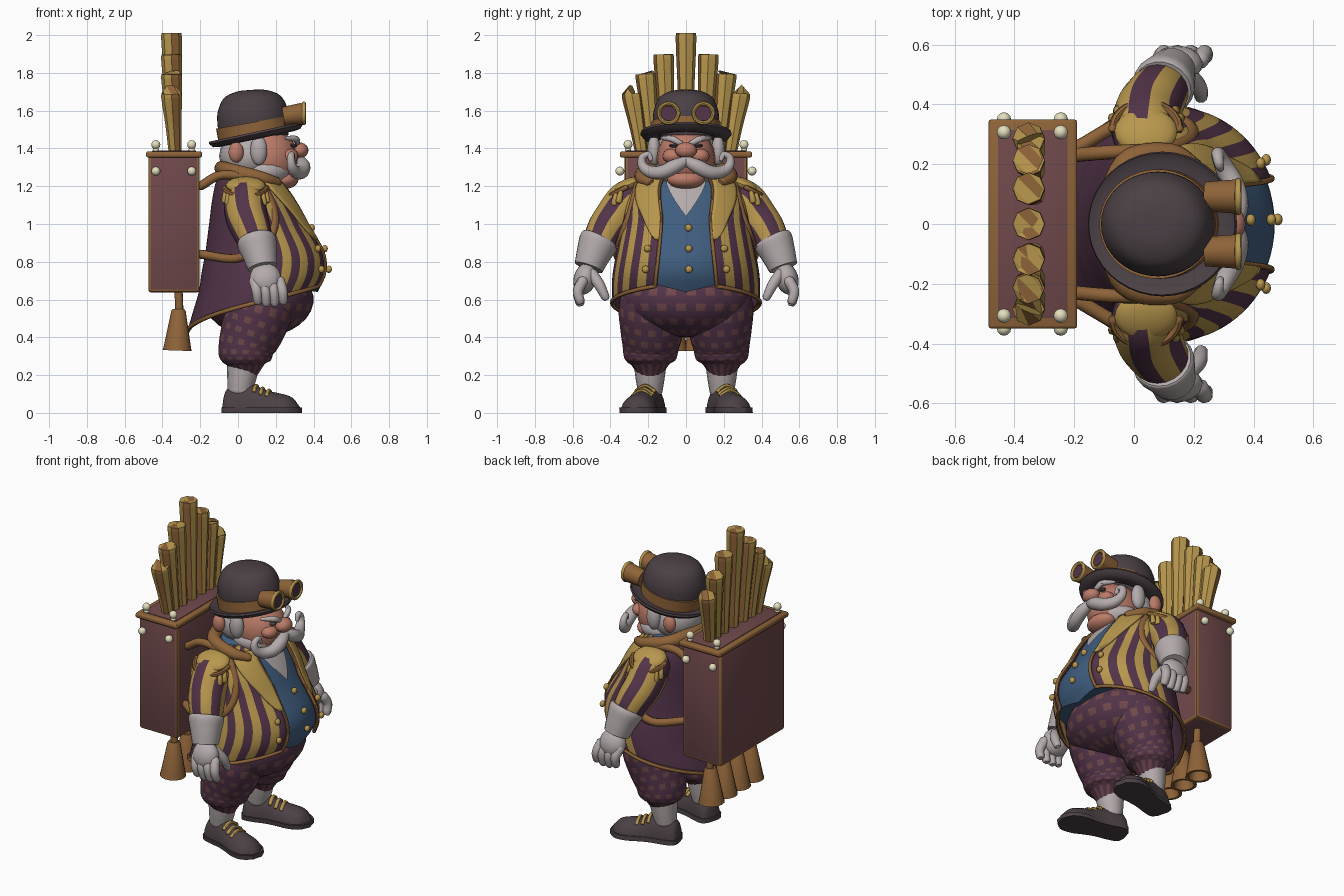
import bpy, bmesh
from math import pi, sin, cos, radians
from mathutils import Vector, Matrix

if "Cube" in bpy.data.objects:
    bpy.data.objects.remove(bpy.data.objects["Cube"])


def material(name, *rgb):
    m = bpy.data.materials.new(name)
    m.use_nodes = True
    m.diffuse_color = (*rgb, 1)
    bsdf = m.node_tree.nodes["Principled BSDF"]
    bsdf.inputs["Base Color"].default_value = (*rgb, 1)
    bsdf.inputs["Roughness"].default_value = 0.8
    return m


GOLD = material("gold", .48, .31, .075)
BROWN = material("leather brown", .27, .125, .04)
PURPLE = material("plum cloth", .085, .034, .066)
MAROON = material("maroon", .16, .065, .07)
DARK = material("charcoal", .07, .052, .06)
WHITE = material("off white", .46, .41, .41)
BLUE = material("blue cloth", .05, .11, .21)
SKIN = material("skin", .5, .2, .14)
CREAM = material("cream", .78, .74, .52)


def finish(name, bm, mats, smooth=True, xf=None):
    bmesh.ops.remove_doubles(bm, verts=bm.verts, dist=1e-5)
    bmesh.ops.recalc_face_normals(bm, faces=bm.faces)
    if xf:
        bm.transform(xf)
    me = bpy.data.meshes.new(name)
    bm.to_mesh(me)
    bm.free()
    for m in mats:
        me.materials.append(m)
    ob = bpy.data.objects.new(name, me)
    bpy.context.collection.objects.link(ob)
    if smooth:
        bpy.ops.object.select_all(action='DESELECT')
        ob.select_set(True)
        bpy.context.view_layer.objects.active = ob
        bpy.ops.object.shade_smooth_by_angle(angle=radians(45))
    return ob


def grid(name, f, nu, nv, mats, rule=None, closed=True, cap=False, thick=0, xf=None, smooth=True):
    """Surface through f(u, v); rule(i, j) picks the material of each face."""
    bm = bmesh.new()
    n = nu if closed else nu + 1
    rows = [[bm.verts.new(f(i / nu, j / nv)) for i in range(n)] for j in range(nv + 1)]
    for j in range(nv):
        for i in range(nu):
            k = (i + 1) % n
            face = bm.faces.new((rows[j][i], rows[j][k], rows[j + 1][k], rows[j + 1][i]))
            face.material_index = rule(i, j) if rule else 0
    if cap:
        bm.faces.new(rows[0])
        bm.faces.new(rows[-1])
    ob = finish(name, bm, mats, smooth, xf)
    if thick:
        mod = ob.modifiers.new("thickness", 'SOLIDIFY')
        mod.thickness = thick
    return ob


def spline(pts, n):
    p = [Vector(q) for q in pts]
    p = [2 * p[0] - p[1]] + p + [2 * p[-1] - p[-2]]
    out = []
    for k in range(n + 1):
        t = k / n * (len(p) - 3)
        i = min(int(t), len(p) - 4)
        t -= i
        a, b, c, d = p[i:i + 4]
        out.append(.5 * (2 * b + (c - a) * t + (2 * a - 5 * b + 4 * c - d) * t * t + (3 * b - a - 3 * c + d) * t ** 3))
    return out


def tube(name, pts, mats, n=16, steps=20, s=1, rule=None, soft=True, smooth=True):
    """Tube along points (x, y, z, radius), mirrored in y when s is -1."""
    p = [Vector((q[0], q[1] * s, q[2], q[3])) for q in spline(pts, steps)]
    if soft:
        for end, nxt in ((0, 1), (-1, -2)):
            a = p[end]
            d = (a.xyz - p[nxt].xyz).normalized() * a.w * .6
            tip = Vector((*(a.xyz + d), a.w * .6))
            p = [tip] + p if end == 0 else p + [tip]
    frames, nrm = [], None
    for i, q in enumerate(p):
        t = (p[min(i + 1, len(p) - 1)].xyz - p[max(i - 1, 0)].xyz).normalized()
        nrm = t.orthogonal() if nrm is None else nrm - t * nrm.dot(t)
        nrm.normalize()
        frames.append((q, nrm.copy(), t.cross(nrm)))

    def f(u, v):
        q, a, b = frames[round(v * (len(p) - 1))]
        return q.xyz + (a * cos(2 * pi * u) + b * sin(2 * pi * u)) * q.w
    return grid(name, f, n, len(p) - 1, mats, rule, cap=True, smooth=smooth)


def ball(name, loc, size, mat, rot=(0, 0, 0), n=20):
    bm = bmesh.new()
    bmesh.ops.create_uvsphere(bm, u_segments=n, v_segments=n // 2, radius=1)
    r = Matrix.Rotation(rot[2], 4, 'Z') @ Matrix.Rotation(rot[1], 4, 'Y') @ Matrix.Rotation(rot[0], 4, 'X')
    return finish(name, bm, [mat], xf=Matrix.Translation(loc) @ r @ Matrix.Diagonal((*size, 1)))


def lathe(name, prof, loc, tilt, mat, sy=1, n=40):
    def f(u, v):
        r, h = prof[round(v * (len(prof) - 1))]
        return Vector((r * cos(2 * pi * u), sy * r * sin(2 * pi * u), h))
    return grid(name, f, n, len(prof) - 1, [mat], xf=Matrix.Translation(loc) @ Matrix.Rotation(radians(tilt), 4, 'Y'))


def box(name, lo, hi, mats, bevel):
    bm = bmesh.new()
    bmesh.ops.create_cube(bm, size=1)
    lo, hi = Vector(lo), Vector(hi)
    bm.transform(Matrix.Translation((lo + hi) / 2) @ Matrix.Diagonal((*(hi - lo), 1)))
    bmesh.ops.bevel(bm, geom=bm.edges[:], offset=bevel, segments=2, profile=.5, affect='EDGES', material=len(mats) - 1)
    return finish(name, bm, mats)


# Torso outline: height, back x, front x, half width
outline = spline([(.40, -.27, .33, .36), (.52, -.235, .37, .375), (.64, -.2, .43, .385), (.74, -.185, .475, .38),
                  (.85, -.165, .465, .36), (1.0, -.145, .375, .33), (1.12, -.13, .31, .31),
                  (1.22, -.11, .24, .26), (1.29, -.08, .17, .15)], 80)


def surf(th, z, off=0):
    i = max(1, next((k for k, q in enumerate(outline) if q[0] >= z), len(outline) - 1))
    a, b = outline[i - 1], outline[i]
    q = a.lerp(b, max(0, min(1, (z - a[0]) / (b[0] - a[0]))))
    return Vector(((q[1] + q[2]) / 2 + ((q[2] - q[1]) / 2 + off) * cos(th), (q[3] + off) * sin(th), z))


def opening(z):
    return .4 + .35 * (z - .95) ** 2 + max(0, z - 1.05) * .6


def hem(th):
    return .69 - .265 * (min(th, 2 * pi - th) / pi) ** 1.3


def coat(u, v, off=.008):
    a = opening(.69 + .58 * v)
    th = a + u * (2 * pi - 2 * a)
    return surf(th, hem(th) + v * (1.27 - hem(th)), off)


# Waistcoat, shirt and coat
grid("waistcoat", lambda u, v: surf(2 * pi * u, (.64 + .09 * min(1, abs(sin(pi * u)) * 2)) * (1 - v) + 1.28 * v, -.008),
     64, 24, [BLUE], cap=True)
grid("shirt_front", lambda u, v: surf((u - .5) * 1.15 * v, 1.04 + .25 * v, 0), 10, 10, [WHITE], closed=False)
grid("coat", coat, 72, 30, [PURPLE, GOLD], lambda i, j: int(min(i, 71 - i) < 18 and min(i, 71 - i) % 4 > 1),
     closed=False, thick=.012)
tube("coat_hem", [(*coat(k / 40, 0, .01), .011) for k in range(41)], [BROWN], 8, 80)
for s in (1, -1):
    edge = 0 if s == 1 else 1
    tube("coat_edge", [(*coat(edge, k / 10, .01), .01) for k in range(11)], [BROWN], 8, 30)

    def lapel(u, v):
        z = .92 + .33 * v
        p = surf(opening(z) + u * (.06 + .6 * v ** .8), z, .024)
        return Vector((p.x, p.y * s, p.z))
    grid("lapel", lapel, 8, 14, [GOLD], closed=False, thick=.012)
    for z in (.76, .87):
        p = surf(.57, z, .02)
        ball("coat_button", (p.x, p.y * s, z), (.016, .02, .02), GOLD, n=12)
for z in (.76, .87, .98):
    ball("waistcoat_button", surf(.04, z, .004), (.016, .02, .02), GOLD, n=12)
tube("collar", [(.21, -.19, 1.22, .025), (.12, -.235, 1.245, .035), (-.03, -.2, 1.28, .04), (-.085, 0, 1.295, .04),
                (-.03, .2, 1.28, .04), (.12, .235, 1.245, .035), (.21, .19, 1.22, .025)], [BROWN], 14, 36)


# Trousers with spots, socks and shoes
def spots(i, j):
    return int(j % 2 == 0 and (i + j // 2) % 2 == 0)


def hips(u, v):
    a, b = 2 * pi * u, pi * (v - .5)
    return Vector((.11 + .29 * cos(b) * cos(a), .345 * cos(b) * sin(a), .6 + .2 * sin(b)))


grid("hips", hips, 40, 15, [PURPLE, MAROON], spots)
shoe = spline([(-.08, .03, .05), (-.06, .068, .125), (0, .076, .16), (.08, .073, .15), (.15, .082, .12),
               (.22, .095, .105), (.29, .083, .085), (.335, .03, .035)], 24)
for s in (1, -1):
    tube("trouser_leg", [(.04, .19, .255, .1), (.04, .19, .285, .137), (.045, .187, .35, .15), (.08, .18, .45, .17),
                         (.115, .175, .57, .18), (.12, .16, .68, .14)], [PURPLE, MAROON], 28, 18, s, spots)
    tube("sock", [(.01, .19, .11, .065), (.02, .19, .19, .078), (.03, .19, .29, .09)], [WHITE], s=s)
    turn = Matrix.Translation((0, .19 * s, 0)) @ Matrix.Rotation(.26 * s, 4, 'Z')

    def upper(u, v):
        q = shoe[round(v * 24)]
        return Vector((q[0], q[1] * cos(2 * pi * u), max(.004, q[2] * sin(2 * pi * u))))

    def sole(u, v):
        q = shoe[round(v * 24)]
        return Vector((q[0] * 1.02, (q[1] + .006) * cos(2 * pi * u), .028 * (sin(2 * pi * u) > 0)))
    grid("shoe", upper, 24, 24, [DARK], cap=True, xf=turn)
    grid("sole", sole, 24, 24, [DARK], cap=True, xf=turn)
    for x, z in ((.1, .143), (.135, .128), (.17, .118)):
        ends = [turn @ Vector((x, y, z - abs(y) * .55)) for y in (-.05, 0, .05)]
        tube("shoe_lace", [(*p, .011) for p in ends], [GOLD], 8, 8)

# Arms, gloves, epaulettes and carrying straps
for s in (1, -1):
    tube("sleeve", [(.03, .25, 1.16, .09), (.035, .31, 1.12, .112), (.045, .37, 1.04, .112), (.07, .42, .97, .105),
                    (.1, .46, .89, .09)], [PURPLE, GOLD], 20, 16, s, lambda i, j: int(i % 4 > 1))
    tube("glove_cuff", [(.095, .455, .92, .098), (.1, .465, .9, .105), (.115, .49, .84, .092), (.13, .515, .77, .078)],
         [WHITE], 20, s=s, soft=False)
    ball("palm", (.145, .535 * s, .71), (.085, .06, .085), WHITE, (.25 * s, 0, 0))
    for k in range(4):
        x = .085 + .045 * k
        tube("finger", [(x, .545, .7, .029), (x + .015, .572, .645, .028), (x + .02, .56, .59 - .01 * (k in (1, 2)), .024)],
             [WHITE], 10, 8, s)
    tube("thumb", [(.18, .5, .74, .03), (.215, .46, .68, .029), (.225, .425, .61, .022)], [WHITE], 10, 8, s)
    ball("epaulette", (.04, .31 * s, 1.205), (.105, .085, .035), GOLD, (-.4 * s, 0, 0))
    ring = [(.04 + .112 * cos(a), .315 + .09 * sin(a), 1.195 - .045 * sin(a)) for a in [pi * k / 10 for k in range(11)]]
    tube("epaulette_rim", [(*p, .014) for p in ring], [BROWN], 8, 20, s)
    for x, y, z in ring[1:-1]:
        tube("fringe", [(x, y, z, .011), (x * 1.05, y + .012, z - .06, .018)], [GOLD], 8, 2, s)
    tube("strap", [(-.2, .23, 1.2, .024), (-.08, .24, 1.26, .024), (.1, .25, 1.22, .024), (.19, .29, 1.06, .024),
                   (.16, .34, .92, .024), (0, .355, .82, .024), (-.2, .25, .84, .024)], [BROWN], 10, 36, s)

# Head
ball("head", (.145, 0, 1.345), (.175, .155, .17), SKIN)
ball("hair", (.055, 0, 1.36), (.155, .175, .14), WHITE)
ball("beard", (.14, 0, 1.28), (.15, .165, .09), WHITE)
ball("chin", (.245, 0, 1.235), (.075, .1, .05), SKIN)
ball("nose", (.325, 0, 1.39), (.048, .058, .042), SKIN)
for s in (1, -1):
    ball("sideburn", (.11, .17 * s, 1.39), (.045, .035, .08), WHITE)
    ball("ear", (-.01, .18 * s, 1.38), (.04, .03, .055), SKIN)
    ball("cheek", (.27, .07 * s, 1.36), (.05, .055, .04), SKIN)
    ball("eye", (.295, .065 * s, 1.415), (.018, .025, .01), DARK, n=12)
    tube("eyebrow", [(.315, .025, 1.425, .014), (.305, .075, 1.45, .018), (.255, .125, 1.455, .01)], [WHITE], 8, 8, s)
    tube("moustache", [(.335, 0, 1.335, .026), (.345, .06, 1.305, .038), (.335, .125, 1.275, .037), (.305, .185, 1.275, .033),
                       (.285, .228, 1.305, .026), (.28, .232, 1.35, .02), (.285, .2, 1.368, .016), (.29, .185, 1.34, .012)],
         [WHITE], 14, 36, s)

# Hat and goggles
lathe("hat_brim", [(.15, 0), (.2, -.005), (.235, 0), (.255, .022), (.25, .034), (.225, .02), (.15, .018), (.15, 0)],
      (.1, 0, 1.455), -12, DARK, .95)
lathe("hat_crown", spline([(.182, 0), (.19, .07), (.185, .14), (.15, .21), (.08, .242), (0, .248)], 20),
      (.085, 0, 1.463), -3, DARK, .92)
lathe("hat_band", [(.18, .01), (.197, .01), (.197, .08), (.18, .08)], (.092, 0, 1.46), -10, BROWN, .93)
for s in (1, -1):
    y = .092 * s
    tube("goggle_barrel", [(.24, y, 1.57, .05), (.345, y, 1.585, .058)], [BROWN], 20, 2, soft=False)
    tube("goggle_lens", [(.34, y, 1.585, .04), (.351, y, 1.586, .04)], [PURPLE], 20, 2, soft=False)
    rim = [(.349, y + .052 * cos(a), 1.586 + .052 * sin(a), .011) for a in [pi * k / 8 for k in range(17)]]
    tube("goggle_rim", rim, [GOLD], 8, 32)

# Organ case carried on the back
box("case", (-.475, -.325, .638), (-.203, .325, 1.37), [MAROON, BROWN], .014)
box("case_rim", (-.487, -.35, 1.352), (-.19, .35, 1.384), [BROWN], .01)
box("case_top", (-.455, -.315, 1.38), (-.222, .315, 1.388), [MAROON], .002)
for s in (1, -1):
    for x in (-.435, -.245):
        ball("top_stud", (x, .307 * s, 1.42), (.024, .024, .024), CREAM, n=12)
        ball("stud_foot", (x, .307 * s, 1.393), (.017, .017, .012), CREAM, n=12)
        ball("side_stud", (x, .35 * s, 1.28), (.024, .024, .024), CREAM, n=12)

# Organ pipes fanned by height, bells below
for k in range(-3, 4):
    a = abs(k)
    y = (0, .118, .212, .285)[a] * (1 if k > 0 else -1)
    top = (2, 1.89, 1.79, 1.69)[a]
    tube("organ_pipe", [(-.332, y * .82, 1.37, .034), (-.342, y * .91, (top + 1.37) / 2, .043), (-.352, y, top - .015, .055),
                        (-.352, y, top, .045)], [GOLD, BROWN], 8, 9, rule=lambda i, j: int(i % 4 == 1 and j < 8),
         soft=False, smooth=False)
for y in (-.2, -.067, .067, .2):
    lathe("bell", [(0, .22), (.03, .22), (.038, .21), (.072, .02), (.077, 0), (.06, 0), (.025, .15), (0, .15)],
          (-.322, y, .33), 2, BROWN, n=16)
    tube("bell_stem", [(-.31, y, .53, .022), (-.315, y, .65, .022)], [BROWN], 10, 2, soft=False)
